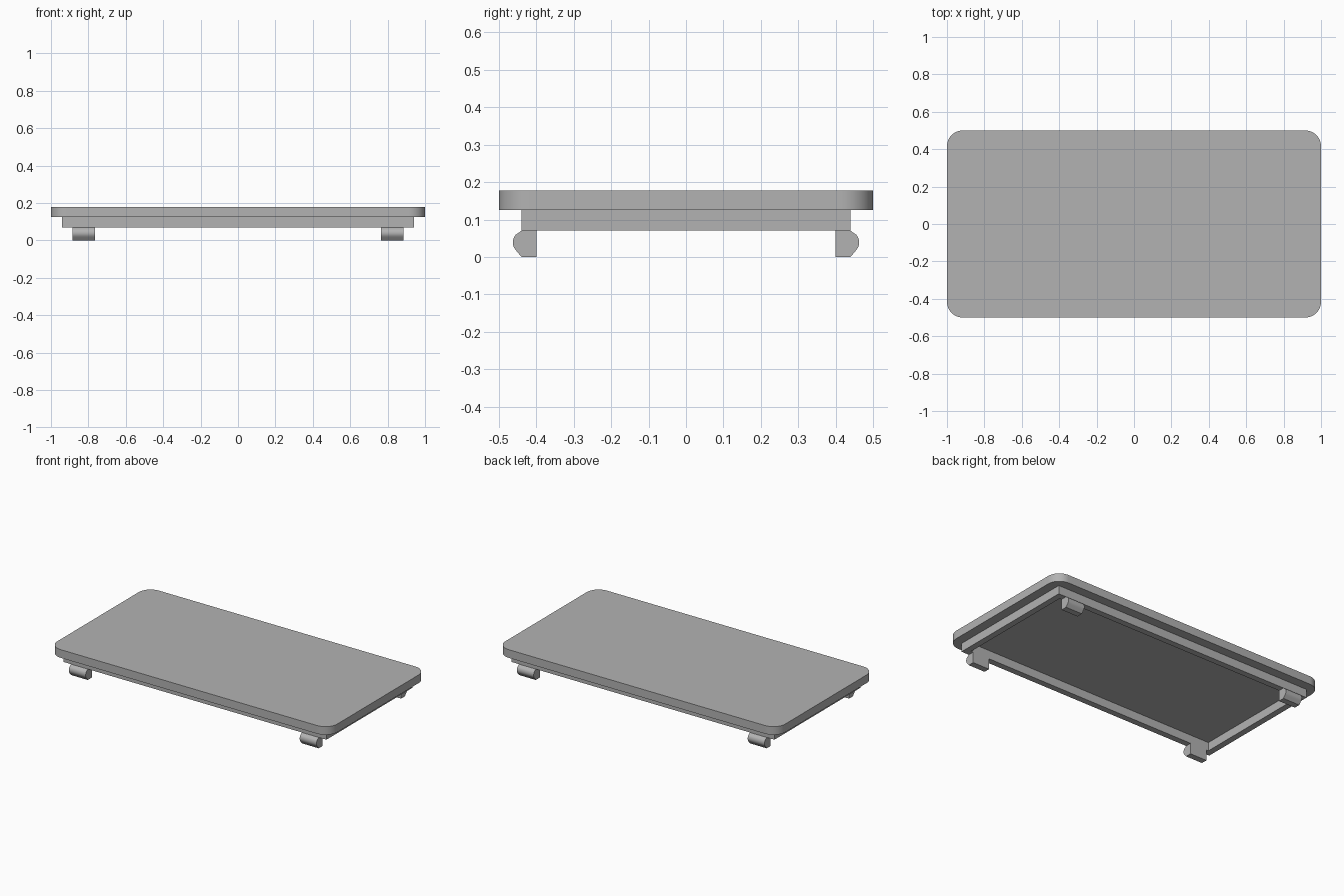
import bpy, bmesh, math
from mathutils import Vector

if "Cube" in bpy.data.objects:
    bpy.data.objects.remove(bpy.data.objects["Cube"])

grey = bpy.data.materials.new("plain grey")
grey.use_nodes = True
colour = (0.45, 0.45, 0.45, 1)
grey.diffuse_color = colour
grey.node_tree.nodes["Principled BSDF"].inputs["Base Color"].default_value = colour

RIM_BOTTOM, PLATE_BOTTOM, TOP = 0.07, 0.125, 0.178


def finish(name, bm):
    bmesh.ops.recalc_face_normals(bm, faces=bm.faces)
    mesh = bpy.data.meshes.new(name)
    bm.to_mesh(mesh)
    bm.free()
    mesh.materials.append(grey)
    obj = bpy.data.objects.new(name, mesh)
    bpy.context.collection.objects.link(obj)
    bpy.ops.object.select_all(action='DESELECT')
    bpy.context.view_layer.objects.active = obj
    obj.select_set(True)
    bpy.ops.object.shade_smooth_by_angle(angle=math.radians(35))
    return obj


def prism(name, outline, offset):
    """Extrude a closed outline of points along the offset."""
    bm = bmesh.new()
    face = bm.faces.new([bm.verts.new(p) for p in outline])
    out = bmesh.ops.extrude_face_region(bm, geom=[face], use_keep_orig=True)
    moved = [v for v in out["geom"] if isinstance(v, bmesh.types.BMVert)]
    bmesh.ops.translate(bm, verts=moved, vec=offset)
    return finish(name, bm)


# Lid plate with rounded corners
radius, steps = 0.085, 12
outline = []
for i, (sx, sy) in enumerate([(1, 1), (-1, 1), (-1, -1), (1, -1)]):
    for k in range(steps + 1):
        a = math.pi / 2 * (i + k / steps)
        outline.append((sx * (1 - radius) + radius * math.cos(a),
                        sy * (0.5 - radius) + radius * math.sin(a), PLATE_BOTTOM))
prism("lid_plate", outline, Vector((0, 0, TOP - PLATE_BOTTOM)))

# Square-cornered hollow rim under the plate
bm = bmesh.new()
loops = []
for z, inset in ((PLATE_BOTTOM, 0), (RIM_BOTTOM, 0), (RIM_BOTTOM, 0.04), (PLATE_BOTTOM, 0.04)):
    x, y = 0.94 - inset, 0.44 - inset
    loops.append([bm.verts.new((sx * x, sy * y, z))
                  for sx, sy in ((1, 1), (-1, 1), (-1, -1), (1, -1))])
for a, b in zip(loops, loops[1:] + loops[:1]):
    for i in range(4):
        j = (i + 1) % 4
        bm.faces.new((a[i], a[j], b[j], b[i]))
finish("underside_rim", bm)

# Snap clips: flat inside, rounded bulge outside
profile = [(0.40, 0), (0.44, 0), (0.455, 0.018)]
for k in range(9):
    a = math.radians(-40 + 10 * k)
    profile.append((0.432 + 0.031 * math.cos(a), 0.039 + 0.031 * math.sin(a)))
profile += [(0.44, RIM_BOTTOM), (0.40, RIM_BOTTOM)]
for side, sx in (("left", 1), ("right", -1)):
    for end, sy in (("front", -1), ("back", 1)):
        prism(f"{end}_{side}_clip", [(sx * 0.765, sy * y, z) for y, z in profile],
              Vector((sx * 0.12, 0, 0)))
